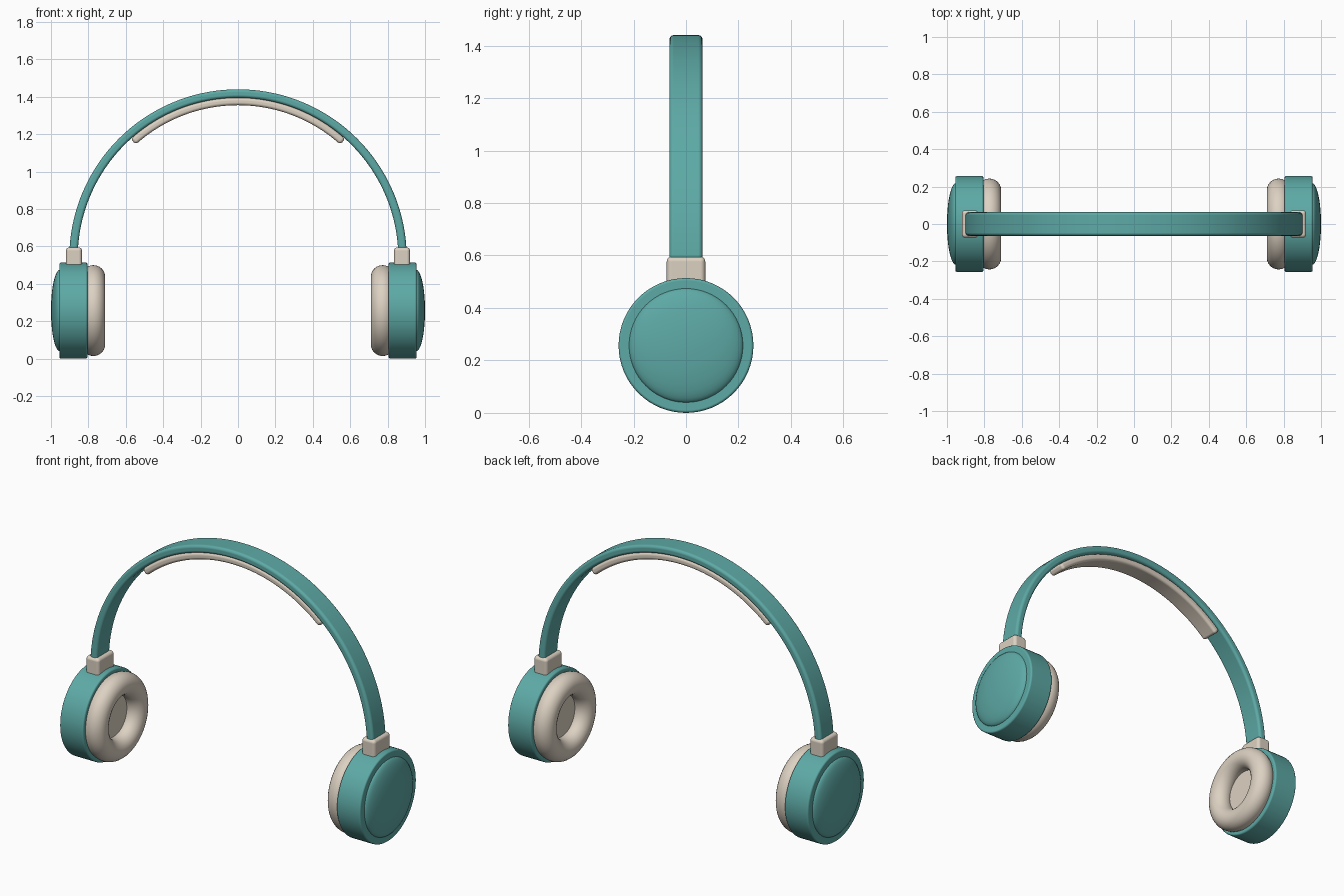
import bpy, bmesh
from math import sin, cos, pi, radians
from mathutils import Vector, Matrix

cube = bpy.data.objects.get("Cube")
if cube:
    bpy.data.objects.remove(cube, do_unlink=True)


def make_material(name, rgb):
    mat = bpy.data.materials.new(name)
    mat.use_nodes = True
    mat.diffuse_color = (*rgb, 1)
    mat.node_tree.nodes["Principled BSDF"].inputs["Base Color"].default_value = (*rgb, 1)
    return mat


teal = make_material("teal", (0.11, 0.40, 0.38))
cream = make_material("cream", (0.72, 0.64, 0.54))

CUP_Z = 0.257      # height of the ear cup axis
ARC_Z = 0.538      # height of the headband arc centre


def finish(name, bm, mat, bevel=0, angle=40):
    bmesh.ops.remove_doubles(bm, verts=bm.verts, dist=1e-5)
    bmesh.ops.recalc_face_normals(bm, faces=bm.faces)
    mesh = bpy.data.meshes.new(name)
    bm.to_mesh(mesh)
    bm.free()
    mesh.materials.append(mat)
    obj = bpy.data.objects.new(name, mesh)
    bpy.context.collection.objects.link(obj)
    bpy.ops.object.select_all(action="DESELECT")
    obj.select_set(True)
    bpy.context.view_layer.objects.active = obj
    bpy.ops.object.shade_smooth_by_angle(angle=radians(angle))
    if bevel:
        mod = obj.modifiers.new("Rounded edges", "BEVEL")
        mod.width, mod.segments = bevel, 4
        mod.limit_method = "ANGLE"
        mod.harden_normals = True
    return obj


def lathe(name, profile, side, mat, closed=False, bevel=0):
    """Spin (x, radius) points around the ear cup axis."""
    bm = bmesh.new()
    verts = [bm.verts.new((side * x, 0, CUP_Z + r)) for x, r in profile]
    edges = [bm.edges.new(pair) for pair in zip(verts, verts[1:])]
    if closed:
        edges.append(bm.edges.new((verts[-1], verts[0])))
    bmesh.ops.spin(bm, geom=verts + edges, cent=(0, 0, CUP_Z), axis=(1, 0, 0),
                   angle=2 * pi, steps=64, use_merge=True)
    return finish(name, bm, mat, bevel)


def arc_strip(name, r_in, r_out, half_width, start, end, steps, mat, bevel):
    """Sweep a rectangular section along an arc in the XZ plane."""
    bm = bmesh.new()
    rings = []
    for i in range(steps + 1):
        a = radians(start + (end - start) * i / steps)
        rings.append([bm.verts.new((r * cos(a), y, ARC_Z + r * sin(a)))
                      for r, y in ((r_in, -half_width), (r_out, -half_width),
                                   (r_out, half_width), (r_in, half_width))])
    for a, b in zip(rings, rings[1:]):
        for j in range(4):
            k = (j + 1) % 4
            bm.faces.new((a[j], a[k], b[k], b[j]))
    bm.faces.new(rings[0])
    bm.faces.new(rings[-1])
    return finish(name, bm, mat, bevel)


# Headband and the pad under its crown
arc_strip("headband", 0.857, 0.902, 0.063, 0, 180, 96, teal, 0.016)
arc_strip("headband_pad", 0.817, 0.857, 0.055, 48, 132, 48, cream, 0.016)

for label, side in (("left", 1), ("right", -1)):
    # Ear cup drum
    lathe(label + "_ear_cup",
          [(0.805, 0), (0.805, 0.257), (0.955, 0.257), (0.955, 0)],
          side, teal, bevel=0.01)

    # Domed outer cap
    dome = [(0.952 + 0.048 * sin(t * pi / 24), 0.218 * cos(t * pi / 24))
            for t in range(13)]
    lathe(label + "_outer_cap", dome, side, teal)

    # Ring cushion
    ring = [(0.773 + 0.063 * cos(t * pi / 12), 0.18 + 0.063 * sin(t * pi / 12))
            for t in range(24)]
    lathe(label + "_ear_cushion", ring, side, cream, closed=True)

    # Speaker disc inside the cushion
    lathe(label + "_speaker_disc",
          [(0.79, 0), (0.79, 0.15), (0.81, 0.15), (0.81, 0)], side, cream)

    # Yoke block joining band and cup
    bm = bmesh.new()
    bmesh.ops.create_cube(bm, size=1, matrix=Matrix.Translation(
        Vector((side * 0.877, 0, 0.53))) @ Matrix.Diagonal((0.086, 0.147, 0.13, 1)))
    finish(label + "_yoke", bm, cream, bevel=0.018)
